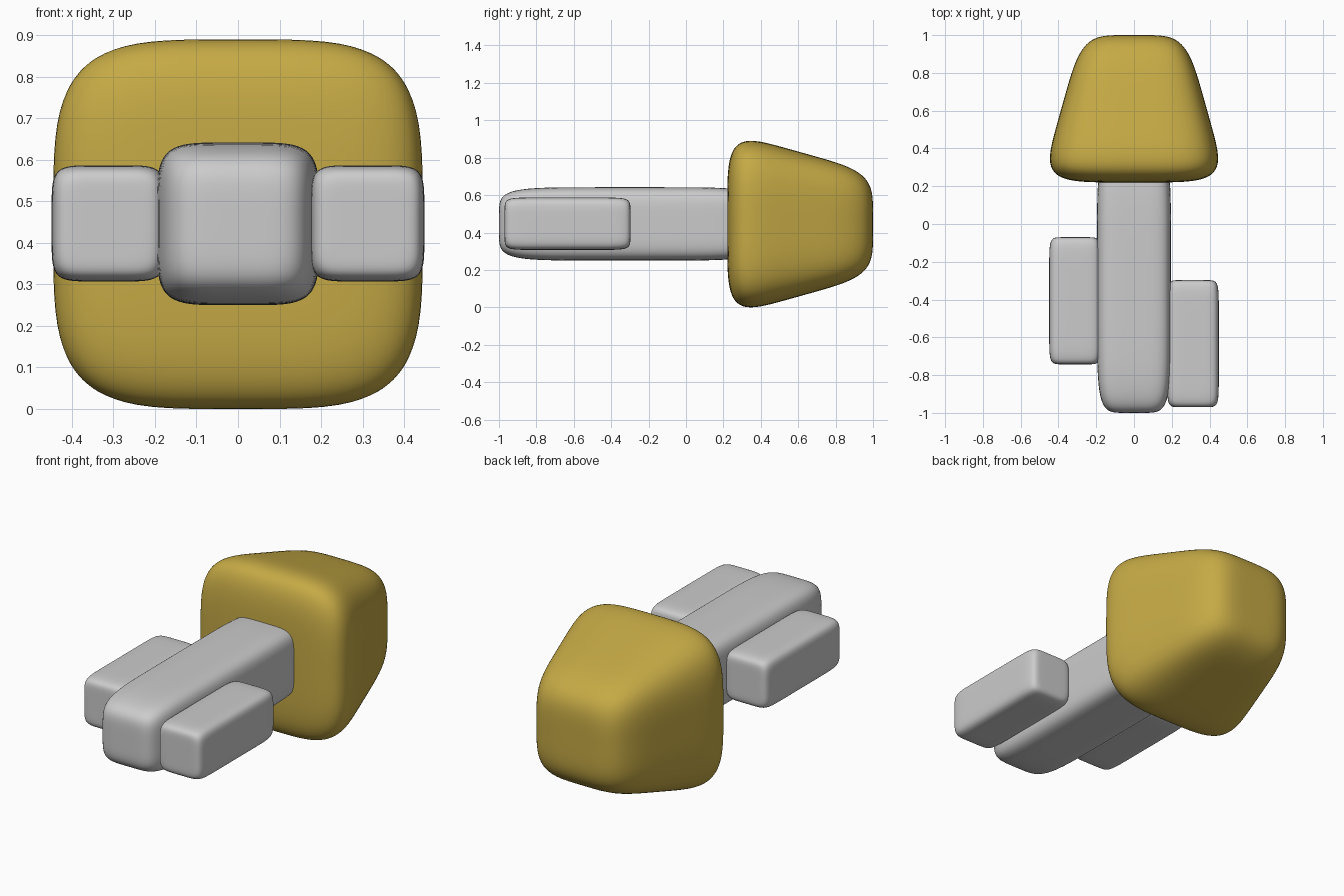
import bpy, bmesh, math

if "Cube" in bpy.data.objects:
    bpy.data.objects.remove(bpy.data.objects["Cube"])

gold = bpy.data.materials.new("gold")
gold.diffuse_color = (0.56, 0.40, 0.06, 1)
gold.use_nodes = True
gold.node_tree.nodes["Principled BSDF"].inputs["Base Color"].default_value = gold.diffuse_color


def rounded_block(name, lo, hi, n, m, taper=0.0, mat=None):
    """Superellipsoid block: exponent n across x/z, m along y, width tapering along y."""
    bm = bmesh.new()
    bmesh.ops.create_cube(bm, size=2)
    bmesh.ops.subdivide_edges(bm, edges=bm.edges[:], cuts=31, use_grid_fill=True)
    centre = [(a + b) / 2 for a, b in zip(lo, hi)]
    half = [(b - a) / 2 for a, b in zip(lo, hi)]
    for v in bm.verts:
        # crowd the grid towards the edges, then project onto the rounded form
        x, y, z = (math.sin(c * math.pi / 2) for c in v.co)
        r = ((abs(x)**n + abs(z)**n)**(m / n) + abs(y)**m)**(1 / m)
        x, y, z = x / r, y / r, z / r
        w = 1 - taper * y
        v.co = (centre[0] + half[0] * x * w,
                centre[1] + half[1] * y,
                centre[2] + half[2] * z * w)
    me = bpy.data.meshes.new(name)
    bm.to_mesh(me)
    bm.free()
    me.shade_smooth()
    if mat:
        me.materials.append(mat)
    ob = bpy.data.objects.new(name, me)
    bpy.context.collection.objects.link(ob)
    return ob


# Tapered gold head at the back
rounded_block("head", (-0.385, 0.22, 0.06), (0.385, 1.0, 0.83), 4, 5, 0.284, gold)

# Central shaft running into the head
rounded_block("shaft", (-0.196, -1.0, 0.25), (0.196, 0.4, 0.642), 5, 6)

# Staggered side bars
for name, side, y0 in (("right_bar", 1, -0.97), ("left_bar", -1, -0.743)):
    x0, x1 = sorted((side * 0.175, side * 0.449))
    rounded_block(name, (x0, y0, 0.307), (x1, y0 + 0.673, 0.587), 6, 10)
